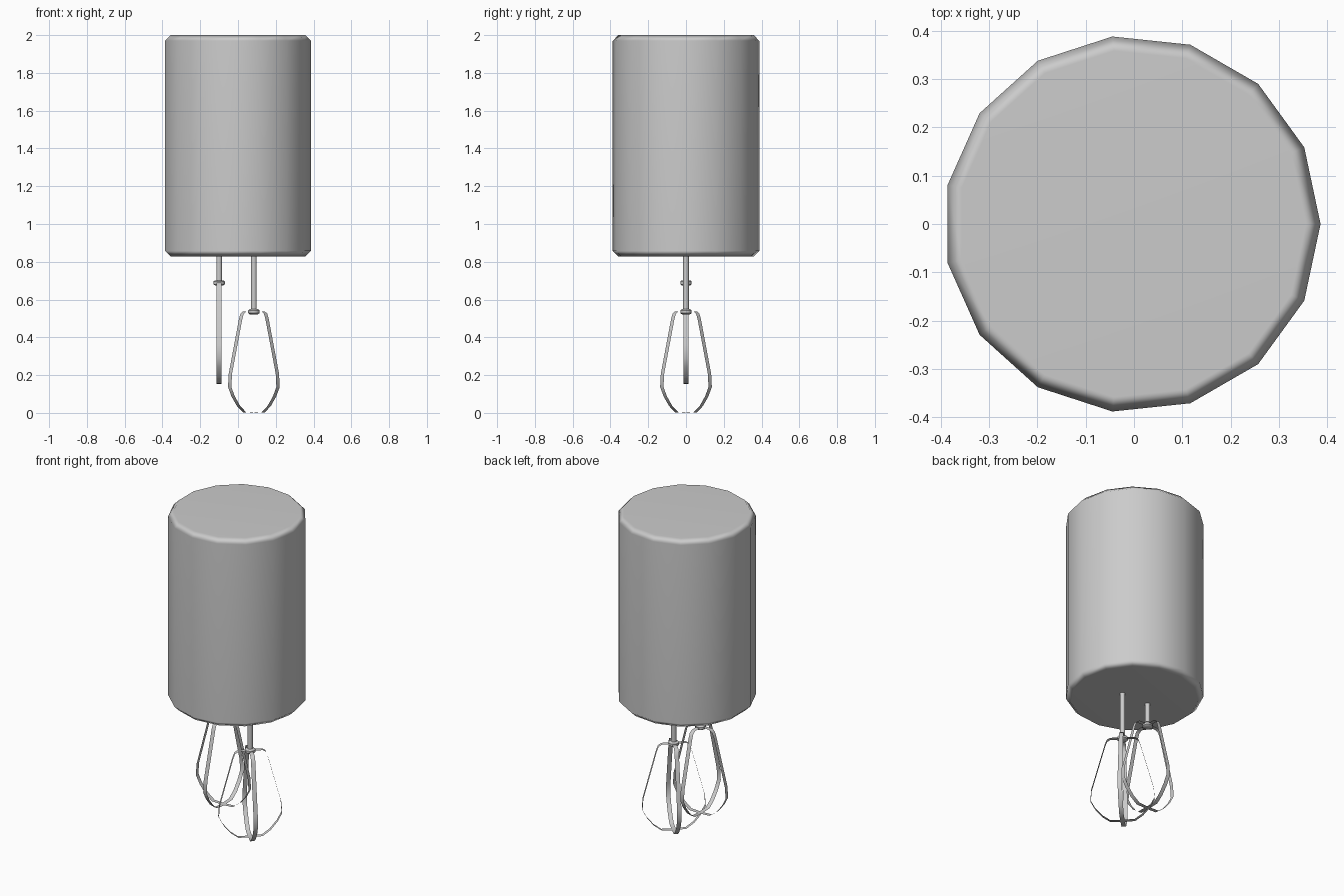
import bpy, bmesh
from math import cos, sin, tau, pi, radians

if "Cube" in bpy.data.objects:
    bpy.data.objects.remove(bpy.data.objects["Cube"])


def finish(bm, name, angle):
    bmesh.ops.recalc_face_normals(bm, faces=bm.faces[:])
    mesh = bpy.data.meshes.new(name)
    bm.to_mesh(mesh)
    bm.free()
    ob = bpy.data.objects.new(name, mesh)
    bpy.context.collection.objects.link(ob)
    bpy.ops.object.select_all(action='DESELECT')
    ob.select_set(True)
    bpy.context.view_layer.objects.active = ob
    bpy.ops.object.shade_smooth_by_angle(angle=radians(angle))
    return ob


def lathe(name, profile, sides, cx, angle=50):
    """Capped solid of revolution from (radius, z) points, first corner on +x."""
    bm = bmesh.new()
    rings = [[bm.verts.new((cx + r * cos(tau * i / sides), r * sin(tau * i / sides), z))
              for i in range(sides)] for r, z in profile]
    for a, b in zip(rings, rings[1:]):
        for i in range(sides):
            j = (i + 1) % sides
            bm.faces.new((a[i], a[j], b[j], b[i]))
    bm.faces.new(rings[0][::-1])
    bm.faces.new(rings[-1])
    return finish(bm, name, angle)


# half outline of a whisk loop: (distance from shaft, z below the collar)
HALF = [(0.0, 0.0), (0.07, 0.0), (0.088, -0.012), (0.099, -0.04), (0.176, -0.33),
        (0.181, -0.40), (0.155, -0.45), (0.115, -0.50), (0.07, -0.534), (0.0, -0.537)]


def whisk_loop(name, cx, top, turn, width=0.025):
    """Closed flat ribbon standing in a vertical plane turned about the shaft."""
    bm = bmesh.new()
    path = HALF + [(-r, z) for r, z in HALF[-2:0:-1]]
    rows = []
    for r, z in path:
        rows.append([bm.verts.new((cx + r * cos(turn) - w * sin(turn),
                                   r * sin(turn) + w * cos(turn), top + z))
                     for w in (-width / 2, width / 2)])
    for a, b in zip(rows, rows[1:] + rows[:1]):
        bm.faces.new((a[0], a[1], b[1], b[0]))
    return finish(bm, name, 60)


# motor housing
body = lathe("motor_body", [(0.36, 0.828), (0.39, 0.858), (0.39, 1.97), (0.36, 2.0)],
             15, -0.004)
body.modifiers.new("weighted", 'WEIGHTED_NORMAL').keep_sharp = True

# two beaters: shaft x, collar height, turn of the crossed loops
for side, x, top, turn in (("left", -0.1, 0.69, 0.0), ("right", 0.084, 0.537, pi / 4)):
    lathe(side + "_shaft", [(0.015, top - 0.01), (0.015, 0.85)], 12, x)
    lathe(side + "_collar", [(0.022, top - 0.015), (0.03, top - 0.009),
                             (0.03, top + 0.006), (0.022, top + 0.012)], 12, x)
    for k in range(2):
        whisk_loop(f"{side}_whisk_loop_{k + 1}", x, top, turn + k * pi / 2)
